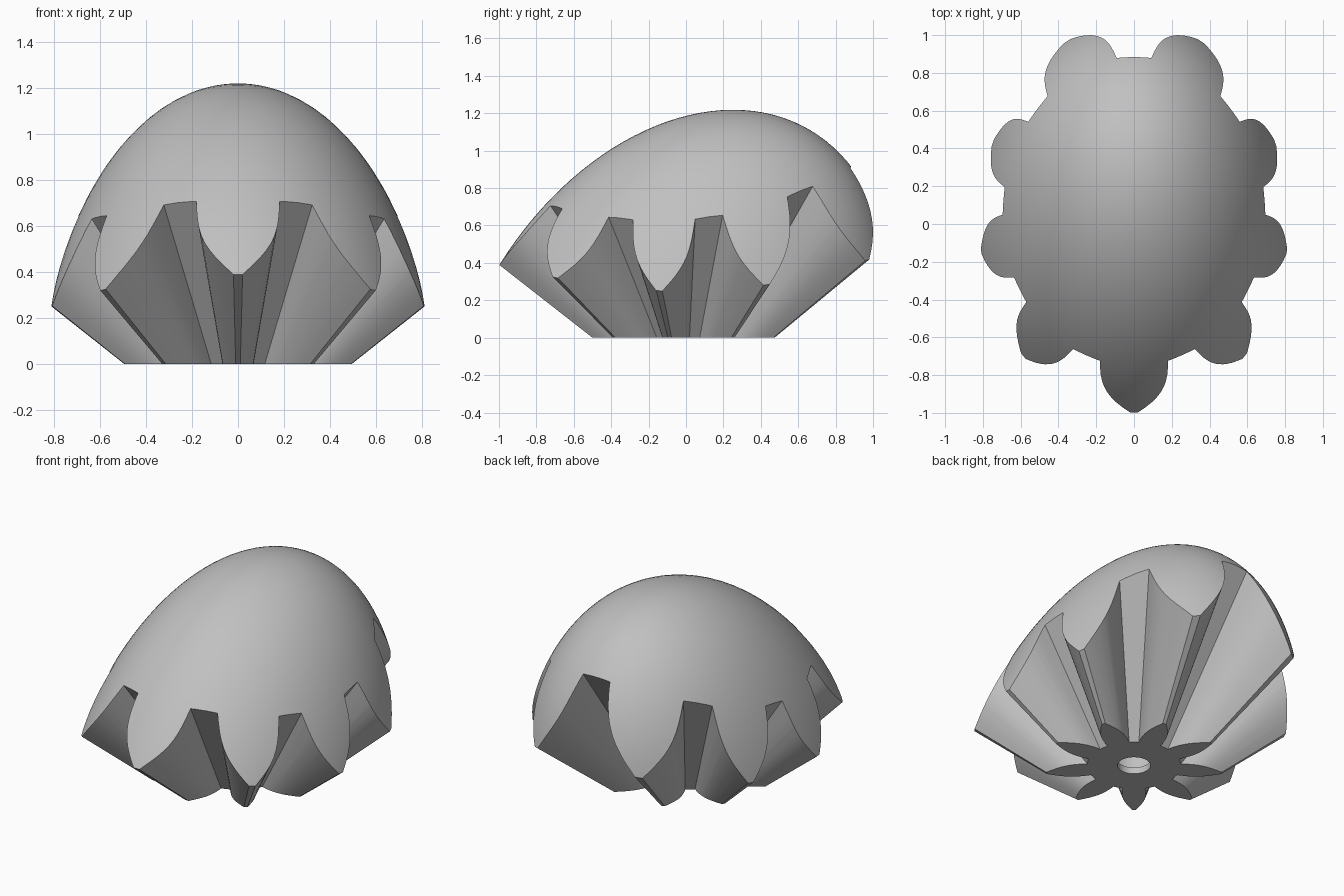
import bpy
import bmesh
from math import sin, cos, pi, radians
from mathutils import Matrix, Vector

cube = bpy.data.objects.get("Cube")
if cube:
    bpy.data.objects.remove(cube, do_unlink=True)

grey = bpy.data.materials.new("plain grey")
grey.use_nodes = True
COLOUR = (0.53, 0.53, 0.53, 1)
grey.diffuse_color = COLOUR
grey.node_tree.nodes["Principled BSDF"].inputs["Base Color"].default_value = COLOUR


def add_object(name, bm):
    bmesh.ops.recalc_face_normals(bm, faces=bm.faces[:])
    mesh = bpy.data.meshes.new(name)
    bm.to_mesh(mesh)
    bm.free()
    mesh.materials.append(grey)
    obj = bpy.data.objects.new(name, mesh)
    bpy.context.collection.objects.link(obj)
    return obj


def cylinder(name, radius, low, high):
    bm = bmesh.new()
    bmesh.ops.create_cone(bm, cap_ends=True, segments=48, radius1=radius,
                          radius2=radius, depth=high - low,
                          matrix=Matrix.Translation((0, 0, (low + high) / 2)))
    return add_object(name, bm)


def boolean(target, other, operation):
    mod = target.modifiers.new(operation, 'BOOLEAN')
    mod.operation = operation
    mod.solver = 'EXACT'
    mod.object = other
    bpy.context.view_layer.objects.active = target
    bpy.ops.object.modifier_apply(modifier=mod.name)
    bpy.data.objects.remove(other, do_unlink=True)


# Leaf-shaped petal outline, repeated nine times around the axis
PETALS, STEPS = 9, 10
INNER, OUTER = 0.258, 0.5
half = []
for i in range(STEPS + 1):
    u = i / STEPS
    width = 0.0645 * (1 - u) + 0.01 * u + 0.024 * sin(pi * u)
    half.append((INNER + (OUTER - INNER) * u, width))
petal = [(r, -w) for r, w in half] + [(r, w) for r, w in reversed(half)]
outline = []
for k in range(PETALS):
    a = 2 * pi * k / PETALS - pi / 2
    outline += [(r * cos(a) - w * sin(a), r * sin(a) + w * cos(a)) for r, w in petal]

# Flared, fluted body widening evenly with height
HEIGHT, FLARE = 1.35, 2.56
bm = bmesh.new()
rings = []
for z in (0, HEIGHT):
    s = 1 + FLARE * z
    rings.append([bm.verts.new((x * s, y * s, z)) for x, y in outline])
bm.faces.new(rings[0])
bm.faces.new(rings[1])
n = len(outline)
for i in range(n):
    j = (i + 1) % n
    bm.faces.new((rings[0][i], rings[0][j], rings[1][j], rings[1][i]))
knob = add_object("fluted_dome", bm)

# Tilted ellipsoid that rounds off the top
bm = bmesh.new()
shape = (Matrix.Translation((0, -0.105, -0.2)) @ Matrix.Rotation(radians(-30.2), 4, 'X')
         @ Matrix.Diagonal(Vector((0.862, 1.069, 1.519, 1))))
bmesh.ops.create_uvsphere(bm, u_segments=96, v_segments=64, radius=1, matrix=shape)
boolean(knob, add_object("dome_shape", bm), 'INTERSECT')

# Round hole in the base, opening into a small chamber
boolean(knob, cylinder("hole_cutter", 0.093, -0.1, 0.05), 'DIFFERENCE')
boolean(knob, cylinder("chamber_cutter", 0.14, 0.04, 0.3), 'DIFFERENCE')

bpy.ops.object.select_all(action='DESELECT')
knob.select_set(True)
bpy.context.view_layer.objects.active = knob
bpy.ops.object.shade_smooth_by_angle(angle=radians(20))
